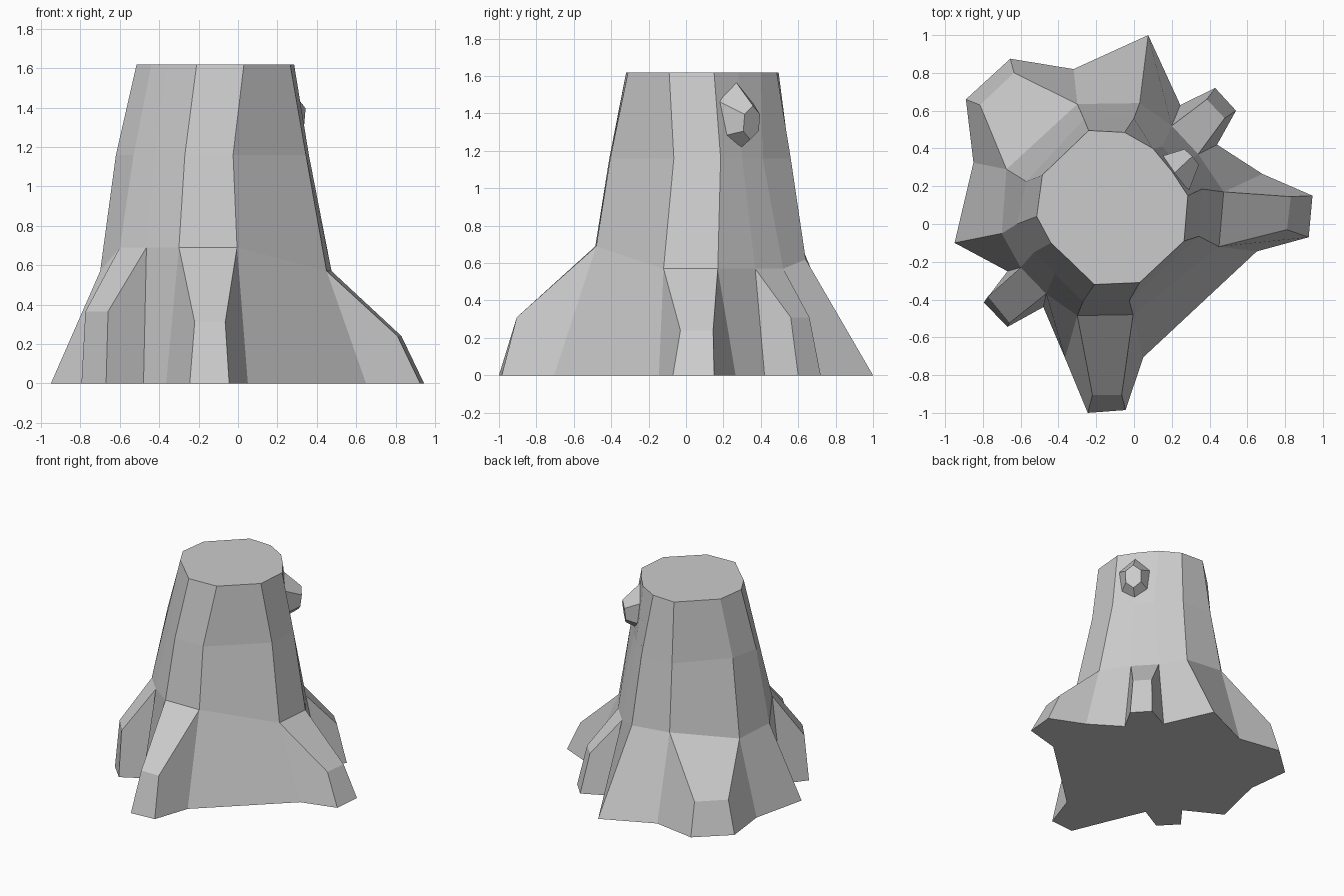
import bpy, bmesh
from mathutils import Vector, Matrix

if "Cube" in bpy.data.objects:
    bpy.data.objects.remove(bpy.data.objects["Cube"])

# Twelve columns run counterclockwise from the right-hand root.
top = [(.265, -.09), (.285, .15), (.20, .28), (.10, .40), (-.05, .485), (-.24, .495),
       (-.485, .26), (-.515, .04), (-.44, -.10), (-.36, -.175), (-.21, -.32), (.03, -.31)]
mid = [(.345, -.065), (.36, .185), (.25, .30), (.15, .41), (0, .56), (-.265, .555),
       (-.57, .225), (-.62, 0), (-.53, -.15), (-.42, -.265), (-.27, -.41), (-.025, -.405)]
shoulder = [(.45, -.12, .57), (.475, .17, .57), (.34, .37, .57), (.20, .52, .57),
            (.03, .64, .62), (-.30, .635, .65), (-.675, .29, .57), (-.70, -.05, .57),
            (-.60, -.23, .69), (-.465, -.37, .69), (-.30, -.485, .69), (-.005, -.48, .69)]
foot = [(.65, -.145), (.68, .265), (.44, .42), (.245, .63), (.075, 1), (-.32, .82),
        (-.85, .325), (-.95, -.10), (-.67, -.25), (-.48, -.44), (-.365, -.71), (.05, -.705)]

# Roots: first column -> knee height, two knee points, two toe points
roots = {
    0: (.24, (.81, -.03), (.83, .145), (.925, -.07), (.945, .15)),
    2: (.31, (.48, .56), (.385, .66), (.54, .60), (.43, .72)),
    5: (.25, (-.635, .80), (-.815, .63), (-.655, .875), (-.89, .66)),
    8: (.365, (-.775, -.385), (-.66, -.525), (-.795, -.415), (-.67, -.545)),
    10: (.31, (-.22, -.905), (-.065, -.905), (-.245, -1), (-.045, -.985)),
}


def finish(bm, name):
    bmesh.ops.recalc_face_normals(bm, faces=bm.faces[:])
    mesh = bpy.data.meshes.new(name)
    bm.to_mesh(mesh)
    bm.free()
    obj = bpy.data.objects.new(name, mesh)
    bpy.context.collection.objects.link(obj)
    return obj


# Stump body with flared roots as one closed mesh
bm = bmesh.new()


def ring(points, z=None):
    return [bm.verts.new(p if z is None else (*p, z)) for p in points]


rings = [ring(top, 1.62), ring(mid, 1.16), ring(shoulder), ring(foot, 0)]
bm.faces.new(rings[0])
sh, ft = rings[2], rings[3]
outline = []
for i in range(12):
    j = (i + 1) % 12
    for a, b in zip(rings[:2], rings[1:3]):
        bm.faces.new((a[i], b[i], b[j], a[j]))
    outline.append(ft[i])
    if i in roots:
        h, k1, k2, t1, t2 = roots[i]
        k1, k2 = ring((k1, k2), h)
        t1, t2 = ring((t1, t2), 0)
        outline += [t1, t2]
        for f in ((sh[i], k1, k2, sh[j]), (k1, t1, t2, k2),
                  (sh[i], ft[i], t1, k1), (sh[j], k2, t2, ft[j])):
            bm.faces.new(f)
    else:
        bm.faces.new((sh[i], ft[i], ft[j], sh[j]))
bm.faces.new(outline[::-1])
finish(bm, "stump_with_roots")

# Cut branch stub on the back right of the trunk
bm = bmesh.new()
bmesh.ops.create_cone(bm, cap_ends=True, segments=6, radius1=.15, radius2=.065, depth=.16)
facing = Vector((.73, .68, -.12)).normalized()
turn = facing.to_track_quat('Z', 'Y').to_matrix().to_4x4()
place = Matrix.Translation((.243, .297, 1.36))
bmesh.ops.transform(bm, verts=bm.verts[:],
                    matrix=place @ turn @ Matrix.Diagonal((1, 1.4, 1, 1)))
finish(bm, "branch_stub")
